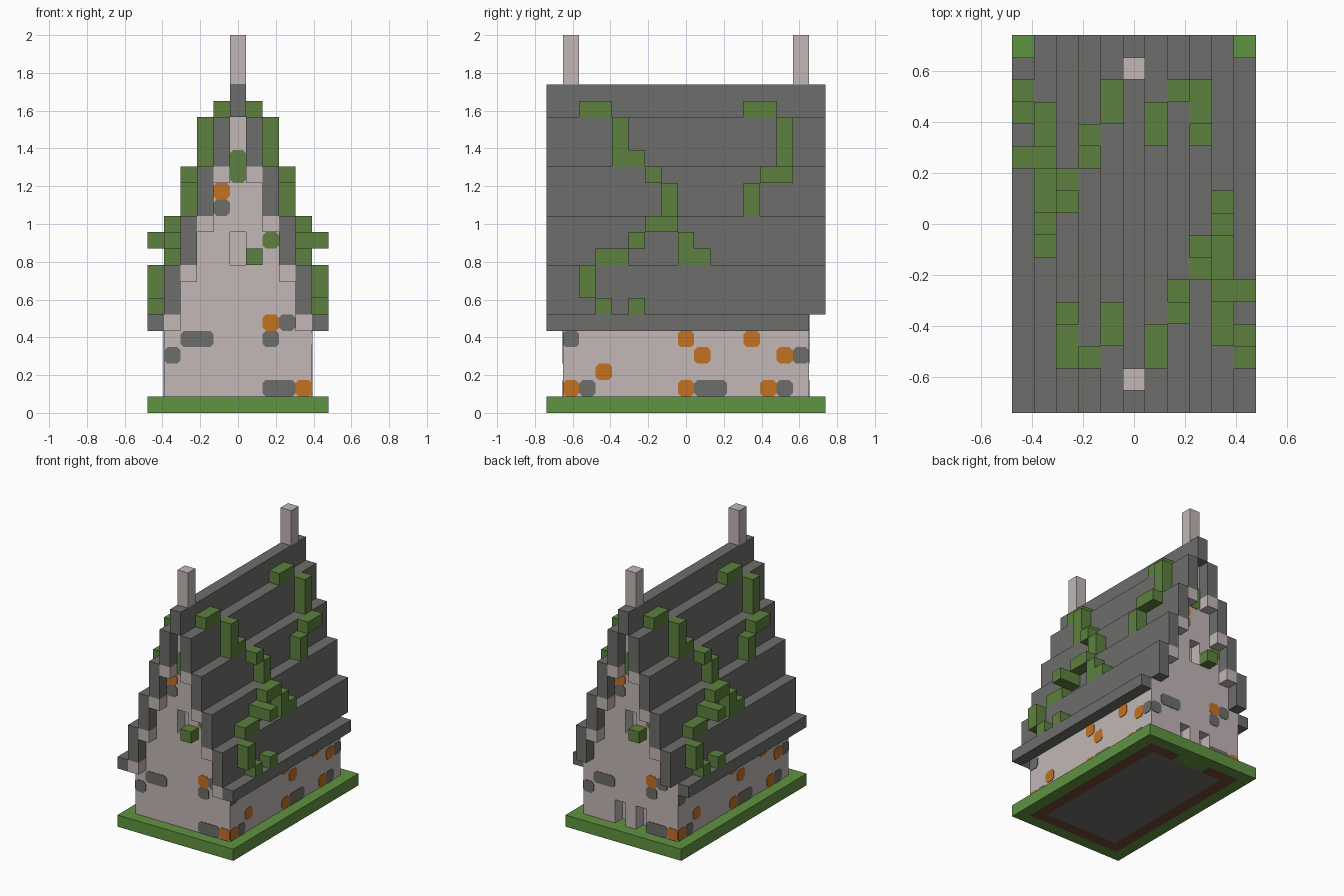
import bpy, bmesh
from mathutils import Matrix, Vector

cube = bpy.data.objects.get("Cube")
if cube:
    bpy.data.objects.remove(cube, do_unlink=True)

U = 2 / 23          # one block
PLATE = 0.004       # thickness of painted patches


def material(name, r, g, b):
    def lin(c):
        c /= 255
        return c / 12.92 if c < 0.04 else ((c + 0.055) / 1.055) ** 2.4
    m = bpy.data.materials.new(name)
    m.use_nodes = True
    col = (lin(r), lin(g), lin(b), 1)
    m.diffuse_color = col
    m.node_tree.nodes["Principled BSDF"].inputs["Base Color"].default_value = col
    return m


PLASTER = material("pale plaster", 194, 183, 182)
SLATE = material("grey slate", 109, 109, 107)
VINE = material("vine green", 93, 129, 62)
GRASS = material("grass green", 96, 147, 65)
ORANGE = material("orange brick", 195, 114, 34)
SOIL = material("brown soil", 115, 72, 56)


def finish(bm, name, *mats):
    me = bpy.data.meshes.new(name)
    bm.normal_update()
    bm.to_mesh(me)
    bm.free()
    for m in mats:
        me.materials.append(m)
    ob = bpy.data.objects.new(name, me)
    bpy.context.scene.collection.objects.link(ob)
    return ob


def block(bm, x0, x1, y0, y1, z0, z1):
    """Box covering block cells x0..x1, y0..y1, z0..z1 inclusive (x, y centred on 0)."""
    lo = Vector((x0 - 0.5, y0 - 0.5, z0)) * U
    hi = Vector((x1 + 0.5, y1 + 0.5, z1 + 1)) * U
    mat = Matrix.Translation((lo + hi) / 2) @ Matrix.Diagonal((*(hi - lo), 1))
    bmesh.ops.create_cube(bm, size=1, matrix=mat)


def both_ends(bm, x0, x1, y0, y1, z0, z1):
    """The box and its copy turned half round about the vertical axis."""
    block(bm, x0, x1, y0, y1, z0, z1)
    block(bm, -x1, -x0, -y1, -y0, z0, z1)


# Ground slab: grass, with soil and stone showing underneath
bm = bmesh.new()
block(bm, -5, 5, -8, 8, 0, 0)
bm.normal_update()
under = [f for f in bm.faces if f.normal.z < -0.5]
for index in (1, 2):
    bmesh.ops.inset_region(bm, faces=under, thickness=U, use_even_offset=True)
    under[0].material_index = index
    if index == 2:
        for f in bm.faces:
            c = f.calc_center_median()
            if c.z < 0.001 and f is not under[0]:
                f.material_index = 1 if abs(c.x) < 4.2 * U and abs(c.y) < 7.2 * U else 0
for side in (-1.5, 1.5):
    bmesh.ops.bisect_plane(bm, geom=bm.verts[:] + bm.edges[:] + bm.faces[:],
                           plane_co=(side * U, 0, 0), plane_no=(1, 0, 0))
for f in bm.faces:      # grass threshold at the rear entrance
    c = f.calc_center_median()
    if f.material_index == 1 and abs(c.x) < U and c.y > 0:
        f.material_index = 0
finish(bm, "ground_slab", GRASS, SOIL, SLATE)

# House core and the two gable walls with their recesses
bm = bmesh.new()
tiers = [(4, 1, 5), (3, 6, 8), (2, 9, 11), (1, 12, 14), (0, 15, 17)]
for half, z0, z1 in tiers:
    block(bm, -half, half, -6, 6, z0, z1)
    if half == 2:
        both_ends(bm, -2, -1, -7, -7, 9, 10)
        both_ends(bm, 1, 2, -7, -7, 9, 10)
        both_ends(bm, -2, 2, -7, -7, 11, 11)
    elif half == 4:
        block(bm, -4, 4, -7, -7, 1, 5)
        block(bm, -4, 4, 7, 7, 3, 5)
        for x0, x1 in ((-4, -2), (0, 0), (2, 4)):
            block(bm, x0, x1, 7, 7, 1, 2)
    else:
        both_ends(bm, -half, half, -7, -7, z0, z1)
finish(bm, "house_walls", PLASTER)

# Stepped roof
bm = bmesh.new()
for s in (-1, 1):
    block(bm, 5 * s, 5 * s, -8, 7, 5, 5)
    for half, z0, z1 in tiers[:-1]:
        block(bm, half * s, half * s, -8, 8, z1 + 1, z1 + 3)
bm.free()
bm = bmesh.new()
for s in (-1, 1):
    block(bm, 5 * s, 5 * s, -8, 7, 5, 5)
    for half, z0, z1 in tiers[:-1]:
        block(bm, half * s, half * s, -8, 8, z1 + 1, z1 + 3)
block(bm, 0, 0, -8, 8, 18, 19)
finish(bm, "stepped_roof", SLATE)

# Pale trim blocks under the roof ends
bm = bmesh.new()
for s in (-1, 1):
    block(bm, 4 * s, 4 * s, -8, -8, 5, 5)
    for half, z in ((3, 8), (2, 11), (1, 14)):
        both_ends(bm, half * s, half * s, -8, -8, z, z)
finish(bm, "gable_trim", PLASTER)

# Ridge posts
bm = bmesh.new()
both_ends(bm, 0, 0, -7, -7, 20, 22)
finish(bm, "ridge_posts", PLASTER)

# Climbing vines: (x, y0, y1, z0, z1)
bm = bmesh.new()
for x, y0, y1, z0, z1 in [
        (1, -6, -5, 18, 18), (1, 4, 5, 18, 18),
        (2, -4, -4, 15, 17), (2, -3, -3, 15, 15), (2, 6, 6, 15, 17),
        (3, 5, 6, 14, 14), (3, 4, 4, 12, 13), (3, -2, -2, 14, 14), (3, -1, -1, 12, 13),
        (4, -2, -1, 11, 11), (4, -3, -3, 10, 10), (4, 0, 0, 9, 10), (4, 1, 1, 9, 9),
        (4, -5, -4, 9, 9), (5, -3, -3, 10, 10),
        (5, -6, -6, 7, 8), (5, -5, -5, 6, 6), (5, -3, -3, 6, 6),
        (1, -8, -8, 9, 9)]:
    both_ends(bm, x, x, y0, y1, z0, z1)
finish(bm, "climbing_vines", VINE)


def patches(name, mat, front, side):
    """Thin plates with clipped corners on the gables (a = x) and side walls (a = y)."""
    bm = bmesh.new()
    c = 0.2
    for on_side, runs in ((False, front), (True, side)):
        for a0, a1, z0, z1 in runs:
            l, r, b, t = a0 - 0.5, a1 + 0.5, z0, z1 + 1
            outline = [(l + c, b), (r - c, b), (r, b + c), (r, t - c),
                       (r - c, t), (l + c, t), (l, t - c), (l, b + c)]
            for turn in (1, -1):
                def place(a, z, out):
                    if on_side:
                        return (turn * (4.5 * U + out), turn * a * U, z * U)
                    return (turn * a * U, -turn * (7.5 * U + out), z * U)
                face = bm.faces.new([bm.verts.new(place(a, z, PLATE)) for a, z in outline])
                rim = bmesh.ops.extrude_face_region(bm, geom=[face])
                moved = [v for v in rim["geom"] if isinstance(v, bmesh.types.BMVert)]
                back = Vector(place(0, 0, 0)) - Vector(place(0, 0, PLATE))
                bmesh.ops.translate(bm, verts=face.verts[:], vec=back * 0.9)
    bmesh.ops.recalc_face_normals(bm, faces=bm.faces[:])
    finish(bm, name, mat)


# Brick and stone showing through the plaster
patches("orange_bricks", ORANGE,
        [(2, 2, 5, 5), (4, 4, 1, 1), (-1, -1, 13, 13)],
        [(-7, -7, 1, 1), (0, 0, 1, 1), (5, 5, 1, 1), (-5, -5, 2, 2),
         (1, 1, 3, 3), (6, 6, 3, 3), (0, 0, 4, 4), (4, 4, 4, 4)])
patches("grey_stones", SLATE,
        [(-4, -4, 3, 3), (-3, -2, 4, 4), (2, 2, 4, 4), (3, 3, 5, 5),
         (2, 3, 1, 1), (-1, -1, 12, 12)],
        [(-6, -6, 1, 1), (1, 2, 1, 1), (6, 6, 1, 1), (7, 7, 3, 3), (-7, -7, 4, 4)])
patches("moss_patches", VINE, [(2, 2, 10, 10), (0, 0, 14, 15)], [])
